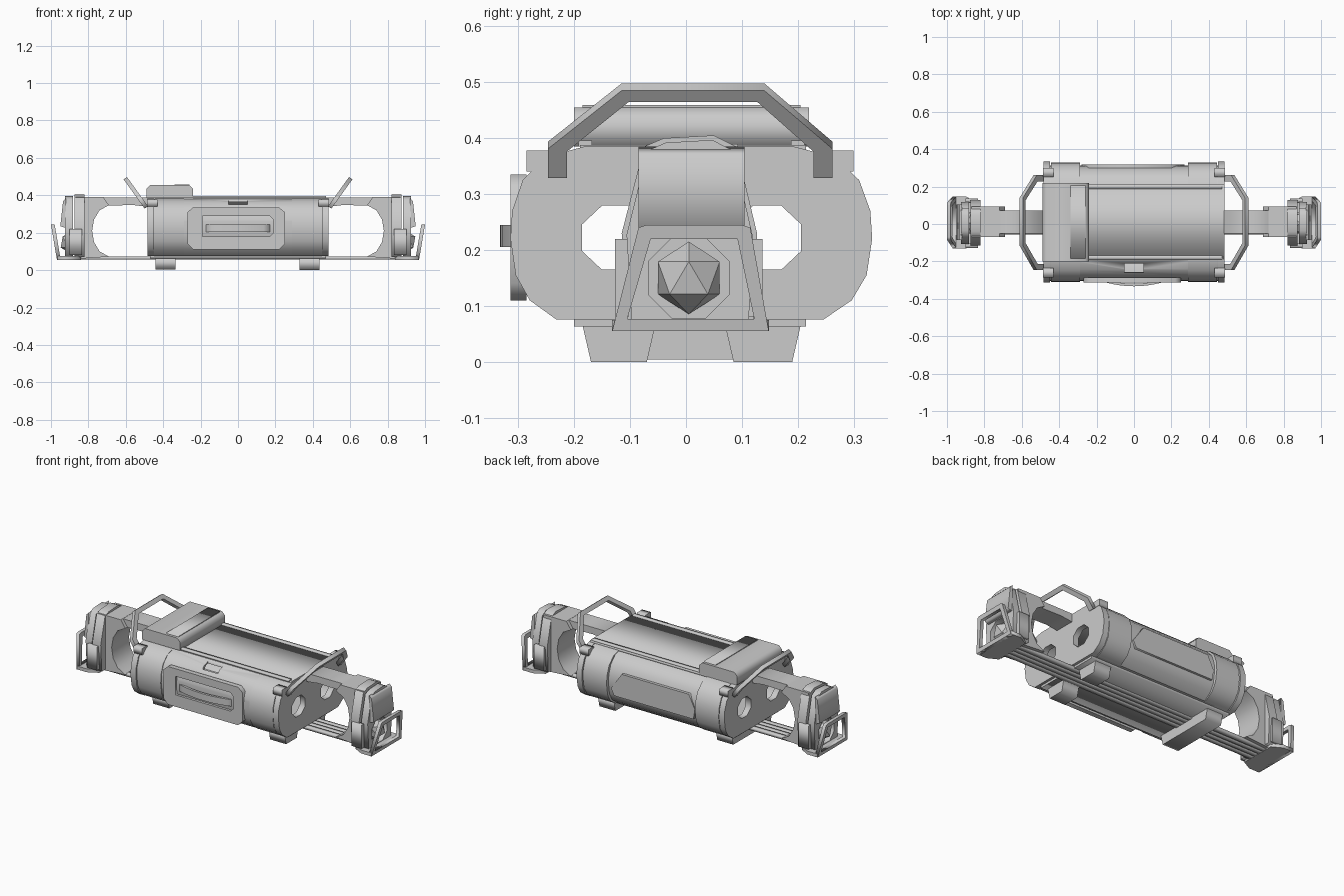
import bpy, bmesh, math
from mathutils import Matrix, Vector

cube = bpy.data.objects.get("Cube")
if cube:
    bpy.data.objects.remove(cube)

grey = bpy.data.materials.new("mid_grey")
grey.use_nodes = True
tone = (0.6, 0.6, 0.6, 1)
grey.diffuse_color = tone
grey.node_tree.nodes["Principled BSDF"].inputs["Base Color"].default_value = tone

AXES = {"x": ((0, 1, 0), (0, 0, 1), (1, 0, 0)),
        "y": ((1, 0, 0), (0, 0, 1), (0, 1, 0)),
        "z": ((1, 0, 0), (0, 1, 0), (0, 0, 1))}


def place(name, bm, matrix=None):
    """Turn a bmesh into a finished object."""
    if matrix:
        bm.transform(matrix)
    bmesh.ops.recalc_face_normals(bm, faces=bm.faces)
    mesh = bpy.data.meshes.new(name)
    bm.to_mesh(mesh)
    bm.free()
    mesh.materials.clear()
    mesh.materials.append(grey)
    obj = bpy.data.objects.new(name, mesh)
    bpy.context.collection.objects.link(obj)
    return obj


def slab(name, loops, a, b, axes="x", origin=(0, 0, 0)):
    """Extrude an outline (further loops are holes) from a to b."""
    curve = bpy.data.curves.new(name, "CURVE")
    curve.dimensions = "2D"
    curve.fill_mode = "BOTH"
    curve.extrude = abs(b - a) / 2
    for loop in loops:
        s = curve.splines.new("POLY")
        s.points.add(len(loop) - 1)
        for p, (u, v) in zip(s.points, loop):
            p.co = (u, v, 0, 1)
        s.use_cyclic_u = True
    temp = bpy.data.objects.new(name, curve)
    mesh = bpy.data.meshes.new_from_object(temp)
    bm = bmesh.new()
    bm.from_mesh(mesh)
    bpy.data.objects.remove(temp)
    bpy.data.curves.remove(curve)
    bpy.data.meshes.remove(mesh)
    bmesh.ops.remove_doubles(bm, verts=bm.verts, dist=1e-5)
    u, v, w = (Vector(c) for c in (AXES[axes] if isinstance(axes, str) else axes))
    m = Matrix((u, v, w)).transposed().to_4x4()
    m.translation = Vector(origin) + w * (a + b) / 2
    return place(name, bm, m)


def box(name, x, y, z):
    rect = [(y[0], z[0]), (y[1], z[0]), (y[1], z[1]), (y[0], z[1])]
    return slab(name, [rect], *x)


def ngon(cu, cv, ru, rv, n, turn=0.5):
    return [(cu + ru * math.cos((i + turn) * math.tau / n),
             cv + rv * math.sin((i + turn) * math.tau / n)) for i in range(n)]


def smooth(obj):
    bpy.ops.object.select_all(action="DESELECT")
    obj.select_set(True)
    bpy.context.view_layer.objects.active = obj
    bpy.ops.object.shade_smooth_by_angle(angle=math.radians(35))


HALF = [(.58, .385), (.8, .366), (.93, .325), (.99, .27), (1, .22),
        (.97, .155), (.89, .11), (.74, .076)]


def section(front, back, k=1):
    """Rounded body section, k shrinks it about its middle height."""
    pts = [(-front * y, z) for y, z in HALF] + [(back * y, z) for y, z in reversed(HALF)]
    return [(y * k, .23 + (z - .23) * k) for y, z in pts]


# Hollow body shell, with small openings through the skin
shell = slab("body_shell", [section(.305, .312), section(.3, .307, .95)], -.45, .45)
cutters = [box("slot_cutter", (-.05, .05), (-.26, -.21), (.33, .42))]
for s in (-1, 1):
    tri = [(s * .44, .2), (s * .36, .19), (s * .38, .26)]
    cutters.append(slab("vent_cutter", [tri], -.36, -.25, "y"))
for c in cutters:
    c.hide_render = True
    c.hide_viewport = True
    mod = shell.modifiers.new(c.name, "BOOLEAN")
    mod.operation = "DIFFERENCE"
    mod.object = c
smooth(shell)

# Top deck, edge rails and raised box at one end
box("top_deck", (-.48, .48), (-.19, .215), (.372, .388))
for y in (-.18, .2):
    box("deck_rail", (-.25, .47), (y - .012, y + .012), (.385, .396))
lid = [(-.49, .385), (-.49, .435), (-.47, .455), (-.26, .455), (-.24, .435), (-.24, .385)]
slab("raised_box", [lid], -.2, .22, "y")
box("raised_box_strip", (-.34, -.26), (-.185, .205), (.45, .459))

# Belly plate and long bottom runners
box("belly_plate", (-.47, .47), (-.2, .215), (.063, .082))
for i in range(4):
    y = -.042 + .034 * i
    box("runner", (-.93, .93), (y - .013, y + .013), (.056, .074))

# Feet: one full bar, one split pair
def foot(name, y0, y1, x0, x1, z0):
    slab(name, [[(y0 + .015, z0), (y1 - .015, z0), (y1, .065), (y0, .065)]], x0, x1)

foot("foot_bar", -.18, .2, -.44, -.335, .004)
foot("foot_front", -.185, -.055, .33, .435, 0)
foot("foot_back", .07, .205, .33, .435, 0)

# Front grip: frame with a bowed bar
outer = [(-.27, .14), (-.24, .11), (.22, .11), (.25, .14), (.25, .31), (.22, .335),
         (-.24, .335), (-.27, .31)]
inner = [(-.19, .18), (.17, .18), (.19, .2), (.19, .27), (.17, .29), (-.19, .29)]
slab("grip_frame", [outer, inner], -.314, -.285, "y")
xs = [-.17 + .034 * i for i in range(11)]
bow = [(x, -.333 + .9 * x * x) for x in xs]
slab("grip_bar", [bow + [(x, y + .014) for x, y in reversed(bow)]], .205, .245, "z")

# Back cover, slightly proud of the shell
cover = [(-.27, .16), (.25, .16), (.27, .2), (.2, .3), (-.24, .3), (-.28, .22)]
slab("back_cover", [cover], .3, .317, "y")

for s in (-1, 1):
    # Thick end collar and pierced end plate
    smooth(slab("end_collar", [section(.31, .33), section(.3, .307, .95)], s * .29, s * .445))
    holes = [ngon(-.125, .222, .066, .062, 8), ngon(.145, .222, .066, .062, 8)]
    slab("end_plate", [section(.314, .333)] + holes, s * .45, s * .485)
    for y in (-.26, .275):
        box("corner_lug", (s * .43, s * .487), (y - .025, y + .025), (.34, .378))

    # Slanted carry bar over each end
    arch_out = [(-.247, 0), (-.247, .055), (-.115, .165), (.14, .165), (.262, .055), (.262, 0)]
    arch_in = [(.228, 0), (.228, .05), (.128, .143), (-.103, .143), (-.213, .05), (-.213, 0)]
    up = Vector((s * .72, 0, 1)).normalized()
    slab("carry_bar", [arch_out + arch_in], -.011, .011,
         ((0, 1, 0), up * 1.17, up.cross(Vector((0, 1, 0)))), (s * .49, 0, .335))

    # Arm and concave shell leading to the end head
    arm = [(.48, .388), (.82, .39), (.82, .33), (.7, .345), (.56, .348), (.48, .338)]
    slab("upper_arm", [[(s * x, z) for x, z in arm]], -.05, .072, "y")
    hollow = [(.69, .347), (.74, .32), (.77, .27), (.78, .21), (.77, .15), (.74, .1), (.69, .072)]
    smooth(slab("concave_shell", [[(s * x, z) for x, z in
                hollow + [(.86, .06), (.87, .39), (.72, .39)]]], -.07, .093, "y"))

    # Head with a lamp recess, a smaller front cover and a faceted lamp
    head = [(-.105, .07), (-.115, .23), (-.075, .385), (-.04, .4), (.05, .405), (.09, .385),
            (.127, .23), (.12, .07)]
    slab("end_head", [head], s * .82, s * .875)
    lamp_hole = ngon(.005, .15, .078, .078, 8)
    front = [(.01 + (y - .01) * .93, z * .97 + .004) for y, z in head]
    slab("head_cover", [front, lamp_hole], s * .883, s * .925)
    brow = [(.92, .225), (.95, .235), (.935, .37), (.92, .385)]
    slab("head_brow", [[(s * x, z) for x, z in brow]], -.085, .105, "y")
    bm = bmesh.new()
    bmesh.ops.create_icosphere(bm, subdivisions=1, radius=.065)
    place("lamp", bm, Matrix.Translation((s * .89, .005, .15)))
    for y in (-.115, .125):
        box("head_side_plate", (s * .835, s * .9), (y - .012, y + .012), (.08, .22))

    # Guard loop with its flat base
    loop_out = [(-.132, 0), (-.085, .185), (-.07, .19), (.1, .19), (.115, .185), (.148, 0)]
    loop_in = [(-.105, .022), (.122, .022), (.092, .165), (-.063, .165)]
    lean = Vector((s * .17, 0, 1))
    slab("guard_loop", [loop_out, loop_in], -.01, .01,
         ((0, 1, 0), lean, (s, 0, 0)), (s * .958, 0, .055))
    base = [(.84, -.1), (.9, -.132), (.965, -.132), (.965, .148), (.9, .148), (.84, .115)]
    slab("guard_base", [[(s * x, y) for x, y in base]], .055, .075, "z")
